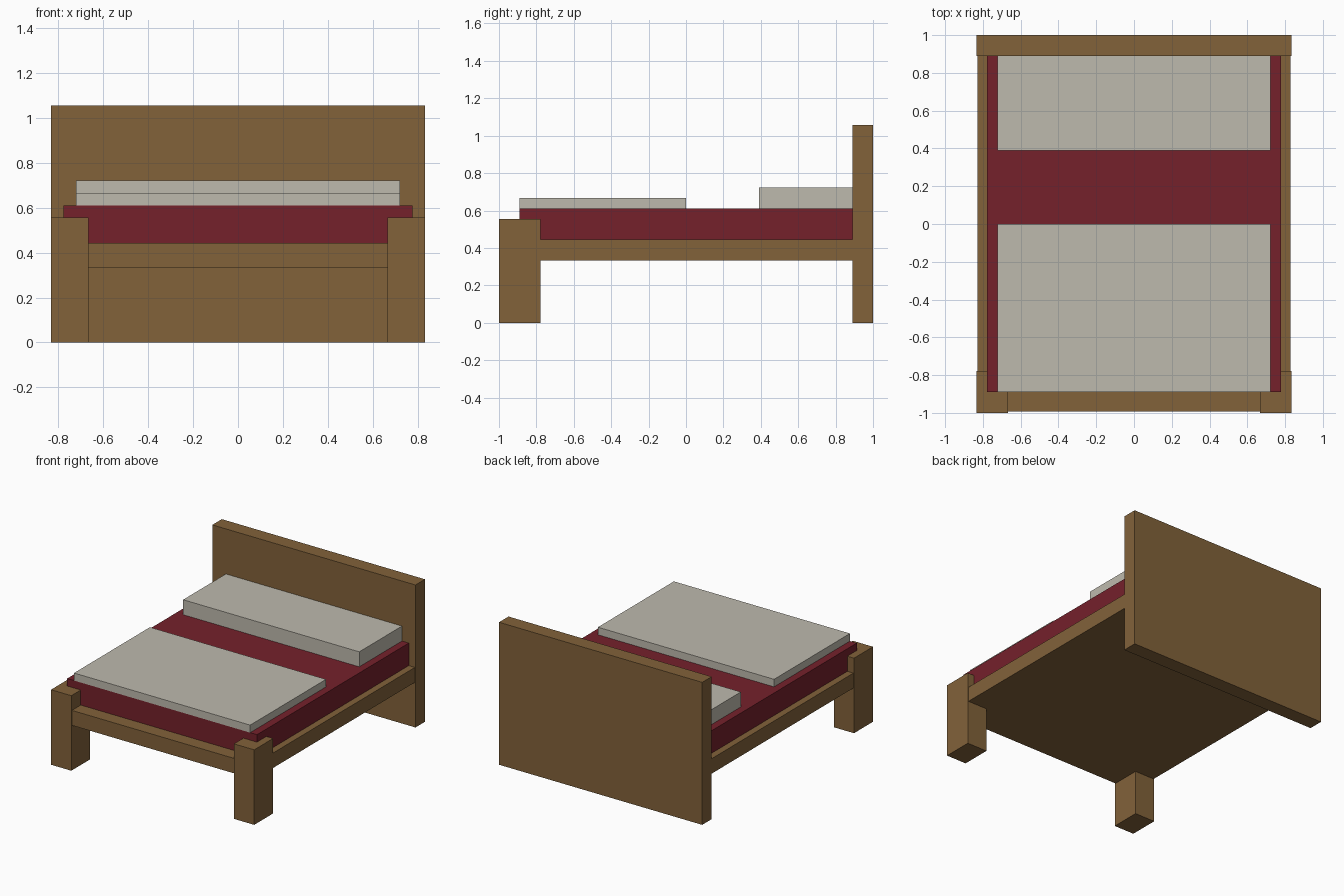
import bpy

if "Cube" in bpy.data.objects:
    bpy.data.objects.remove(bpy.data.objects["Cube"])


def material(name, rgb):
    m = bpy.data.materials.new(name)
    m.diffuse_color = (*rgb, 1.0)
    m.use_nodes = True
    m.node_tree.nodes["Principled BSDF"].inputs["Base Color"].default_value = m.diffuse_color
    return m


wood = material("brown wood", (0.223, 0.122, 0.042))
red = material("dark red fabric", (0.178, 0.015, 0.024))
linen = material("pale linen", (0.515, 0.491, 0.423))


def box(name, x, y, z, mat):
    """Box from (min, max) ranges along each axis."""
    bpy.ops.mesh.primitive_cube_add(size=1)
    ob = bpy.context.object
    ob.name = name
    ranges = (x, y, z)
    ob.location = [(a + b) / 2 for a, b in ranges]
    ob.scale = [b - a for a, b in ranges]
    bpy.ops.object.transform_apply(location=True, rotation=False, scale=True)
    ob.data.materials.append(mat)
    return ob


# Wooden frame
box("headboard", (-0.833, 0.833), (0.889, 1.0), (0, 1.056), wood)
box("bed_base", (-0.828, 0.828), (-0.992, 0.889), (0.333, 0.444), wood)
for side, x in (("left", (-0.833, -0.667)), ("right", (0.667, 0.833))):
    box("front_leg_" + side, x, (-1.0, -0.778), (0, 0.556), wood)

# Bedding
box("mattress", (-0.778, 0.778), (-0.889, 0.889), (0.444, 0.611), red)
box("blanket", (-0.722, 0.722), (-0.889, 0.0), (0.611, 0.667), linen)
box("pillow", (-0.722, 0.722), (0.389, 0.889), (0.611, 0.722), linen)
